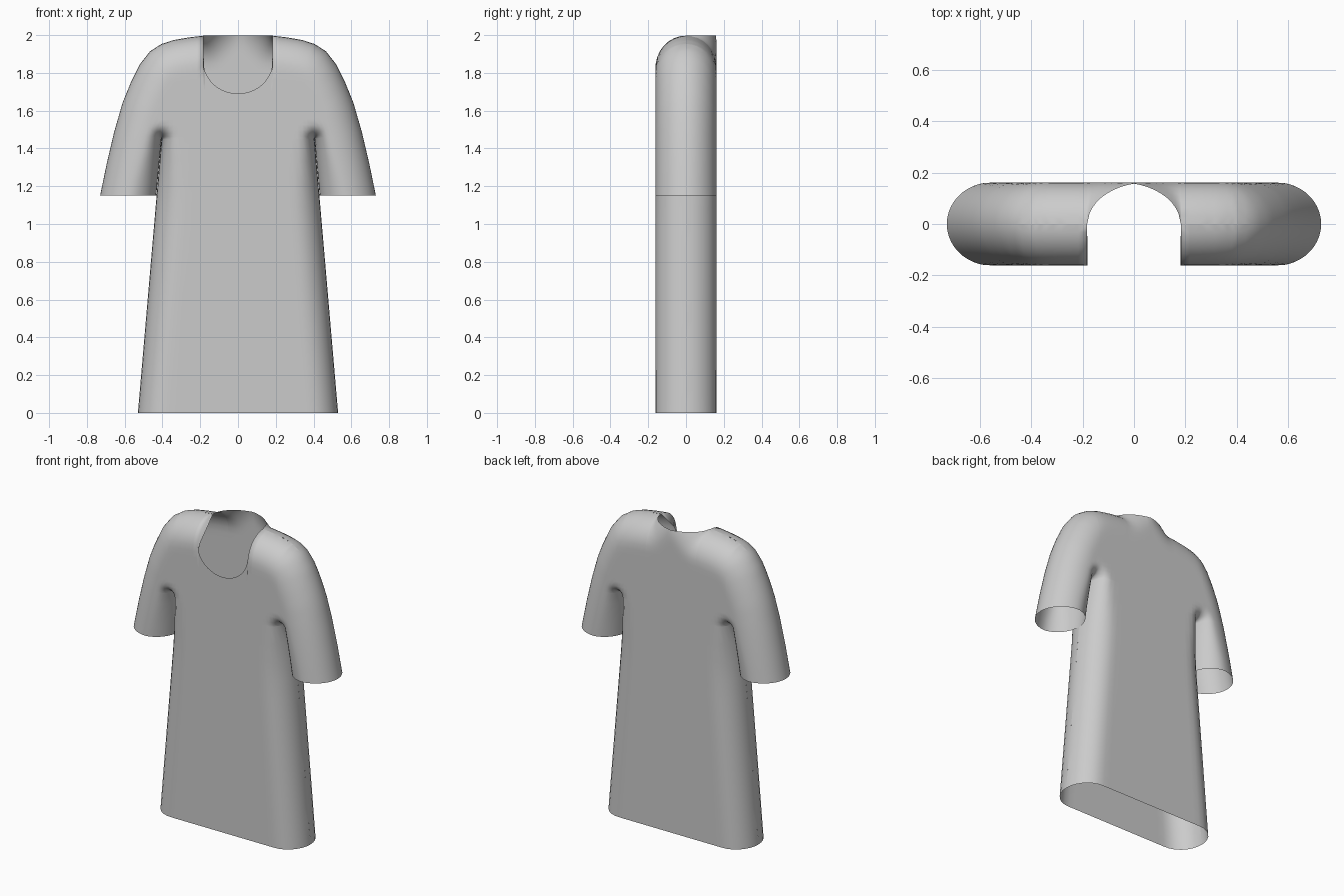
import bpy, bmesh, math
from mathutils import Vector, geometry

if "Cube" in bpy.data.objects:
    bpy.data.objects.remove(bpy.data.objects["Cube"])

DEPTH, NECK = 0.162, 0.183
PIT = (0.405, 1.45)
# outer outline from sleeve hem to neck, and the two lines meeting at the armpit
CREST = [(0.73, 1.15), (0.695, 1.32), (0.655, 1.49), (0.61, 1.645), (0.565, 1.755),
         (0.52, 1.845), (0.465, 1.915), (0.405, 1.953), (0.34, 1.974),
         (0.26, 1.988), (NECK, 1.997)]
OUTER = [(0.794, 0.84)] + CREST + [(0, 2.187)]
BODY_SIDE = [PIT, (0.53, 0), (0.556, -0.3)]
SLEEVE_SIDE = [PIT, (0.433, 1.15), (0.461, 0.85)]


def distance(p, line):
    best = 9
    for a, b in zip(line, line[1:]):
        a, b = Vector(a), Vector(b)
        k = max(0, min(1, (p - a).dot(b - a) / (b - a).length_squared))
        best = min(best, (p - a - (b - a) * k).length)
    return best


def half_depth(x, z):
    """Rounded thickness of the garment, zero on its side outlines."""
    p = Vector((x, z))
    r_in = 0.08 + 0.07 * max(0, min(1, (1.45 - z) / 0.3))
    t = min(1, distance(p, OUTER) / 0.17,
            min(distance(p, BODY_SIDE), distance(p, SLEEVE_SIDE)) / r_in)
    return DEPTH * math.sqrt(max(0, 1 - (1 - t) ** 2))


def lerp(a, b, t):
    return a + (b - a) * t


def crest_z(x):
    for (x0, z0), (x1, z1) in zip(CREST, CREST[1:]):
        if x1 - 1e-6 <= x <= x0 + 1e-6:
            return lerp(z0, z1, (x - x0) / (x1 - x0))
    return 1.997


def ease(n):
    return [0.5 - 0.5 * math.cos(math.pi * i / n) for i in range(n + 1)]


bm = bmesh.new()


def grid(rows, side, mirror):
    vs = [[bm.verts.new((x * mirror, side * half_depth(x, z), z)) for x, z in row] for row in rows]
    for a, b in zip(vs, vs[1:]):
        for i in range(len(a) - 1):
            q = [a[i], a[i + 1], b[i + 1], b[i]]
            bm.faces.new(q)


def span(p, q):
    return [(lerp(p[0], q[0], t), lerp(p[1], q[1], t)) for t in ease(20)]


# sleeve sections fan around the armpit up to the shoulder
sleeve = []
shoulder = CREST[:8]
for i, (a, b) in enumerate(zip(shoulder, shoulder[1:])):
    for k in range(2):
        p = (lerp(a[0], b[0], k / 2), lerp(a[1], b[1], k / 2))
        s = min(1, (i + k / 2) / 2)
        sleeve.append(span(p, (lerp(0.433, PIT[0], s), lerp(1.15, PIT[1], s))))
sleeve.append(span(shoulder[-1], PIT))

# columns across the chest, dense near armpit and neck edge
xs = [NECK * math.sin(math.pi / 2 * i / 10) for i in range(11)]
xs += [lerp(NECK, PIT[0], math.sin(math.pi / 2 * i / 10)) for i in range(1, 11)]
for mirror in (1, -1):
    for side in (-1, 1):
        grid(sleeve, side, mirror)
        chest = []
        for x in xs:
            top = crest_z(x)
            if x < NECK - 1e-6:
                # scooped front neckline, high straight back neckline
                scoop = 1.69 + 0.17 * (1 - math.sqrt(1 - (x / NECK) ** 2))
                top = scoop if side < 0 else 1.999
            chest.append(span((x, top), (x, PIT[1])))
        grid(chest, side, mirror)
        body = []
        for i in range(13):
            z = PIT[1] * (1 - i / 12)
            w = lerp(0.53, PIT[0], z / PIT[1]) / PIT[0]
            body.append([(x * w, z) for x in xs])
        grid(body, side, mirror)

bmesh.ops.remove_doubles(bm, verts=bm.verts, dist=2e-4)
bmesh.ops.recalc_face_normals(bm, faces=bm.faces)
# make normals point outwards on the front
front = min(bm.faces, key=lambda f: (f.calc_center_median() - Vector((0, -DEPTH, 0.8))).length)
if front.normal.y > 0:
    bmesh.ops.reverse_faces(bm, faces=bm.faces)

mesh = bpy.data.meshes.new("shirt")
bm.to_mesh(mesh)
bm.free()
shirt = bpy.data.objects.new("shirt", mesh)
bpy.context.collection.objects.link(shirt)
for poly in mesh.polygons:
    poly.use_smooth = True
